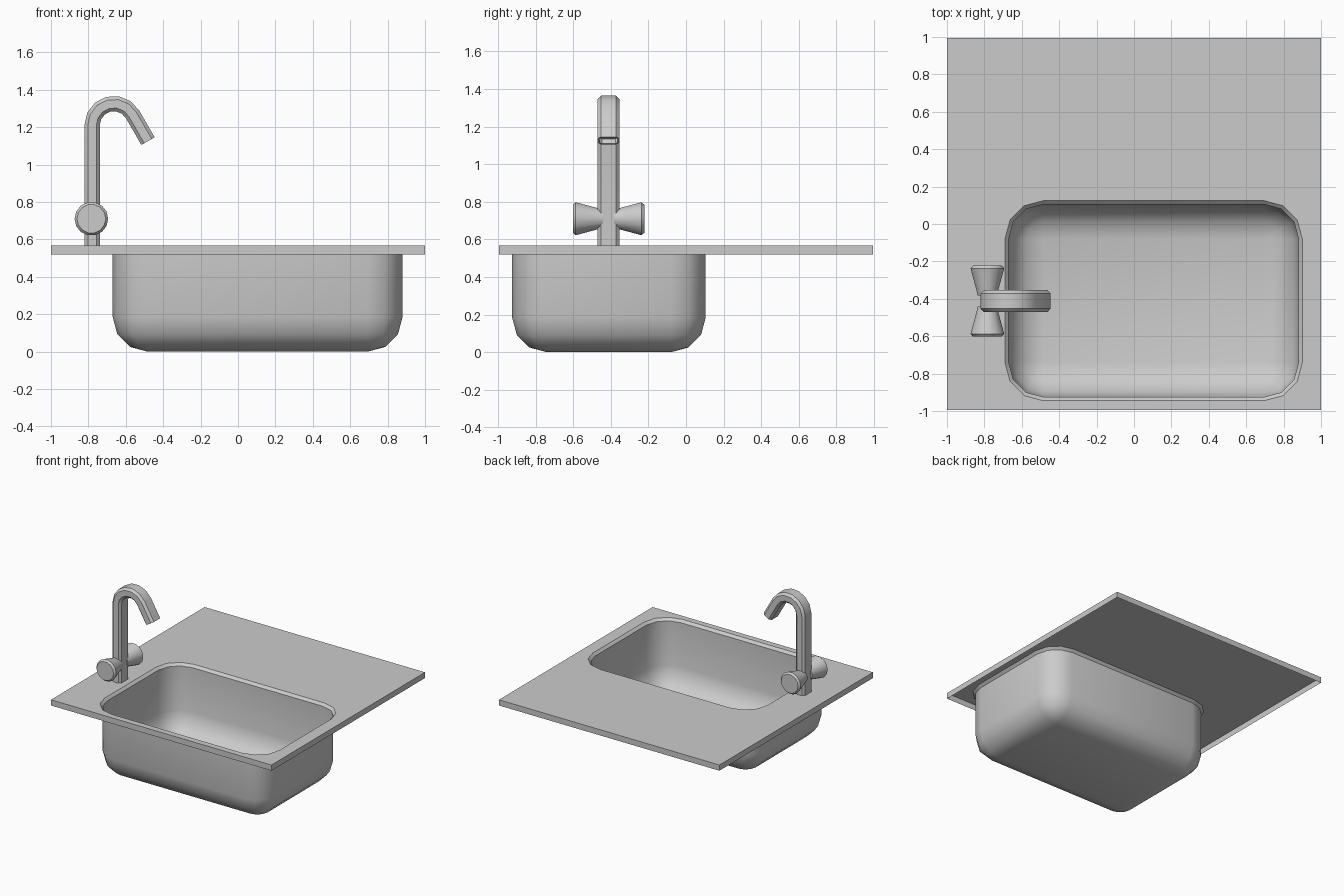
import bpy, bmesh
from math import sin, cos, pi, radians
from mathutils import Vector

if "Cube" in bpy.data.objects:
    bpy.data.objects.remove(bpy.data.objects["Cube"])

TOP, SKIRT = 0.567, 0.52


def finish(name, bm, angle):
    bmesh.ops.remove_doubles(bm, verts=bm.verts, dist=1e-4)
    me = bpy.data.meshes.new(name)
    bm.to_mesh(me)
    bm.free()
    ob = bpy.data.objects.new(name, me)
    bpy.context.collection.objects.link(ob)
    bpy.ops.object.select_all(action='DESELECT')
    ob.select_set(True)
    bpy.context.view_layer.objects.active = ob
    bpy.ops.object.shade_smooth_by_angle(angle=radians(angle))
    return ob


def bridge(bm, a, b):
    n = len(a)
    for i in range(n):
        j = (i + 1) % n
        bm.faces.new((a[i], a[j], b[j], b[i]))


def rounded_ring(bm, inset, z):
    # rounded rectangle of the basin opening, 3 segments per corner
    cx, cy, hx, hy, rad, seg = 0.105, -0.41, 0.795, 0.535, 0.205, 3
    r = rad - inset
    ring = []
    for k, (sx, sy) in enumerate(((1, 1), (-1, 1), (-1, -1), (1, -1))):
        for s in range(seg + 1):
            a = (k + s / seg) * pi / 2
            ring.append(bm.verts.new((cx + sx * (hx - rad) + r * cos(a),
                                      cy + sy * (hy - rad) + r * sin(a), z)))
    return ring


# Counter: thin top sheet with the basin opening and a short skirt
bm = bmesh.new()
hole = rounded_ring(bm, 0, TOP)
outer = [(-1, -0.995), (1, -0.995), (1, 0.995), (-1, 0.995)]
upper = [bm.verts.new((x, y, TOP)) for x, y in outer]
lower = [bm.verts.new((x, y, SKIRT)) for x, y in outer]
edges = [bm.edges.new((loop[i - 1], loop[i]))
         for loop in (hole, upper) for i in range(len(loop))]
bmesh.ops.triangle_fill(bm, edges=edges, use_beauty=True, normal=(0, 0, 1))
bridge(bm, lower, upper)
finish("counter", bm, 30)

# Basin: chamfered lip, straight wall, rounded floor edge
bm = bmesh.new()
lip, rad = 0.02, 0.185
levels = [(0, TOP), (lip, TOP - 0.02)]
levels += [(lip + rad * (1 - cos(a)), rad * (1 - sin(a)))
           for a in (i * pi / 6 for i in range(4))]
rings = [rounded_ring(bm, d, z) for d, z in levels]
for a, b in zip(rings, rings[1:]):
    bridge(bm, b, a)
bmesh.ops.remove_doubles(bm, verts=bm.verts, dist=1e-4)
bm.verts.ensure_lookup_table()
floor = [v for v in bm.verts if v.co.z < 1e-4]
bmesh.ops.contextual_create(bm, geom=floor)
bmesh.ops.dissolve_degenerate(bm, edges=bm.edges, dist=1e-5)
bmesh.ops.recalc_face_normals(bm, faces=bm.faces)
finish("basin", bm, 40)

# Spout: chamfered flat bar swept up, around the bend and down
bm = bmesh.new()
FX, FY, FZ = -0.78, -0.412, 1.21
R, w, t, c = 0.116, 0.058, 0.041, 0.018
section = [(t, w - c), (t - c, w), (c - t, w), (-t, w - c),
           (-t, c - w), (c - t, -w), (t - c, -w), (t, c - w)]
stations = [(FX, TOP, pi)]
for i in range(7):
    a = radians(180 - 25 * i)
    stations.append((FX + R + R * cos(a), FZ + R * sin(a), a))
x, z, a = stations[-1]
stations.append((x + 0.165 * sin(a), z - 0.165 * cos(a), a))
rings = [[bm.verts.new((x + u * cos(a), FY + v, z + u * sin(a))) for u, v in section]
         for x, z, a in stations]
for p, q in zip(rings, rings[1:]):
    bridge(bm, p, q)
bm.faces.new(rings[0])
tip = bm.faces.new(rings[-1])
bmesh.ops.recalc_face_normals(bm, faces=bm.faces)
# recessed outlet
bmesh.ops.inset_region(bm, faces=[tip], thickness=0.01)
res = bmesh.ops.extrude_discrete_faces(bm, faces=[tip])
down = Vector((sin(a), 0, -cos(a)))
bmesh.ops.translate(bm, verts=res["faces"][0].verts, vec=-0.03 * down)
finish("spout", bm, 28)

# Two flared handles on either side of the spout
profile = [(0.03, 0.052), (0.058, 0.058), (0.175, 0.09), (0.19, 0.077)]
for name, s in (("front_handle", -1), ("back_handle", 1)):
    bm = bmesh.new()
    n = 14
    rings = [[bm.verts.new((FX - 0.004 + r * cos(2 * pi * i / n), FY + s * d,
                            0.71 + r * sin(2 * pi * i / n))) for i in range(n)]
             for d, r in profile]
    for p, q in zip(rings, rings[1:]):
        bridge(bm, p, q)
    bm.faces.new(rings[0])
    bm.faces.new(rings[-1])
    bmesh.ops.recalc_face_normals(bm, faces=bm.faces)
    finish(name, bm, 35)
